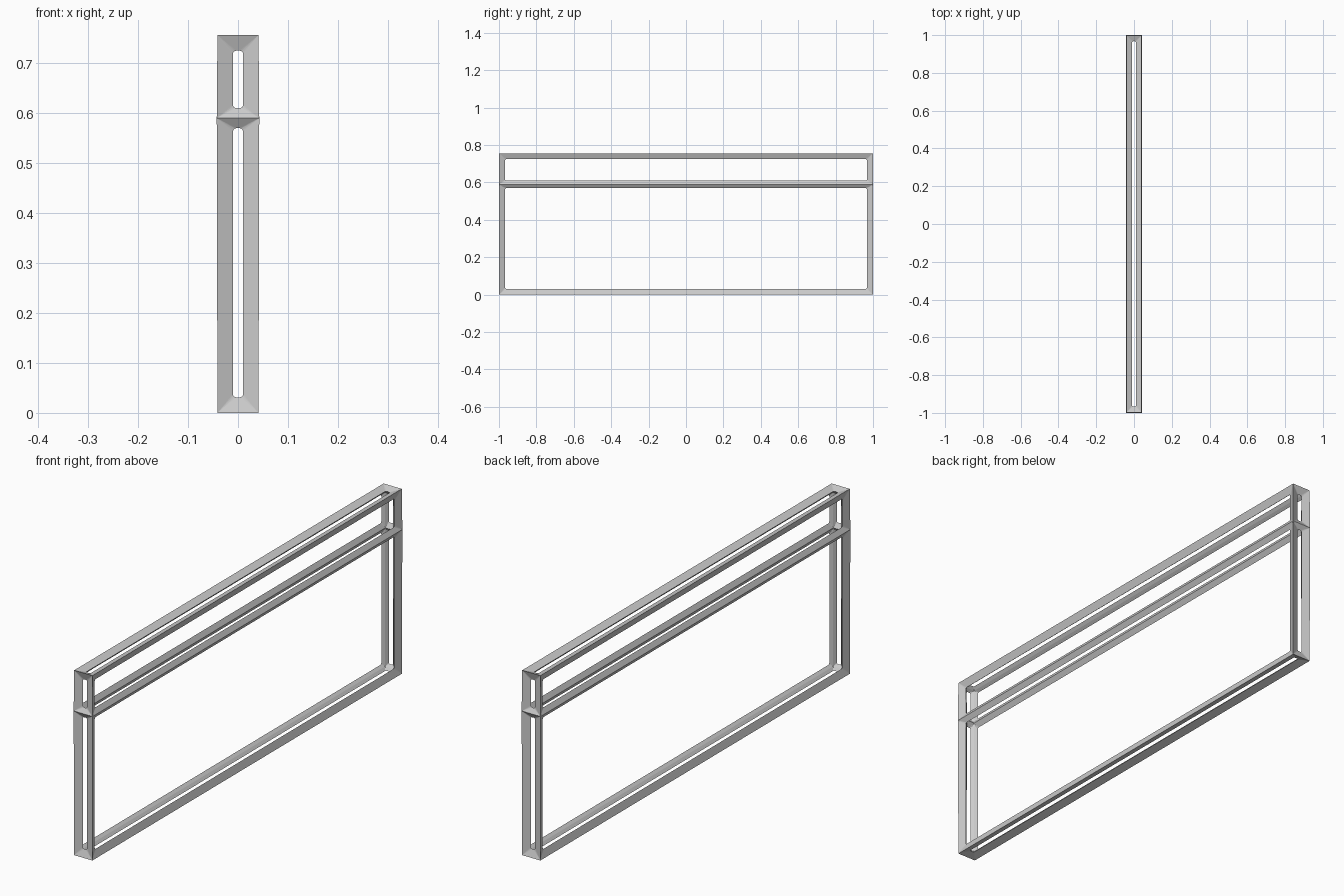
import bpy
import bmesh
from mathutils import Vector

if "Cube" in bpy.data.objects:
    bpy.data.objects.remove(bpy.data.objects["Cube"])

# Cage of the wire frame: a thin box with one horizontal loop
HX, HY = 0.030, 0.9875
LEVELS = [0.011, 0.589, 0.744]
CORNER, HUB = 0.011, 0.0125    # ridge offset at box corners / middle loop
INSET, ROUND = 0.020, 0.007    # opening inset and corner radius
SIGNS = [(-1, -1), (1, -1), (1, 1), (-1, 1)]

bm = bmesh.new()
cage, outer, inner = {}, {}, {}
for lv, z in enumerate(LEVELS):
    off = HUB if lv == 1 else CORNER
    dz = (lv - 1) * CORNER
    for c, (sx, sy) in enumerate(SIGNS):
        p = Vector((sx * HX, sy * HY, z))
        d = Vector((sx * off, sy * off, dz))
        cage[lv, c] = p
        outer[lv, c] = bm.verts.new(p + d)
        inner[lv, c] = bm.verts.new(p - d)


def frame_face(keys):
    """Frame one cage face with sloped strips around a rounded opening."""
    rings = []
    for i, k in enumerate(keys):
        to_prev = (cage[keys[i - 1]] - cage[k]).normalized()
        to_next = (cage[keys[(i + 1) % 4]] - cage[k]).normalized()
        c = cage[k] + (to_prev + to_next) * INSET
        rings.append([bm.verts.new(c + (to_prev * a + to_next * b) * ROUND)
                      for a, b in ((1, 0), (0.55, 0.08), (0.29, 0.29),
                                   (0.08, 0.55), (0, 1))])
    for shell, flip in ((outer, False), (inner, True)):
        for i, k in enumerate(keys):
            j = (i + 1) % 4
            polys = [[shell[k], shell[keys[j]], rings[j][0], rings[i][-1]]]
            polys += [[shell[k], b, a] for a, b in zip(rings[i], rings[i][1:])]
            for poly in polys:
                bm.faces.new(poly[::-1] if flip else poly)


# Lower and upper side panels
for lv in (0, 1):
    for c in range(4):
        n = (c + 1) % 4
        frame_face([(lv, c), (lv, n), (lv + 1, n), (lv + 1, c)])
# Top and bottom
frame_face([(2, c) for c in range(4)])
frame_face([(0, c) for c in reversed(range(4))])

bmesh.ops.recalc_face_normals(bm, faces=bm.faces)
mesh = bpy.data.meshes.new("rail_frame")
bm.to_mesh(mesh)
bm.free()
frame = bpy.data.objects.new("rail_frame", mesh)
bpy.context.collection.objects.link(frame)
